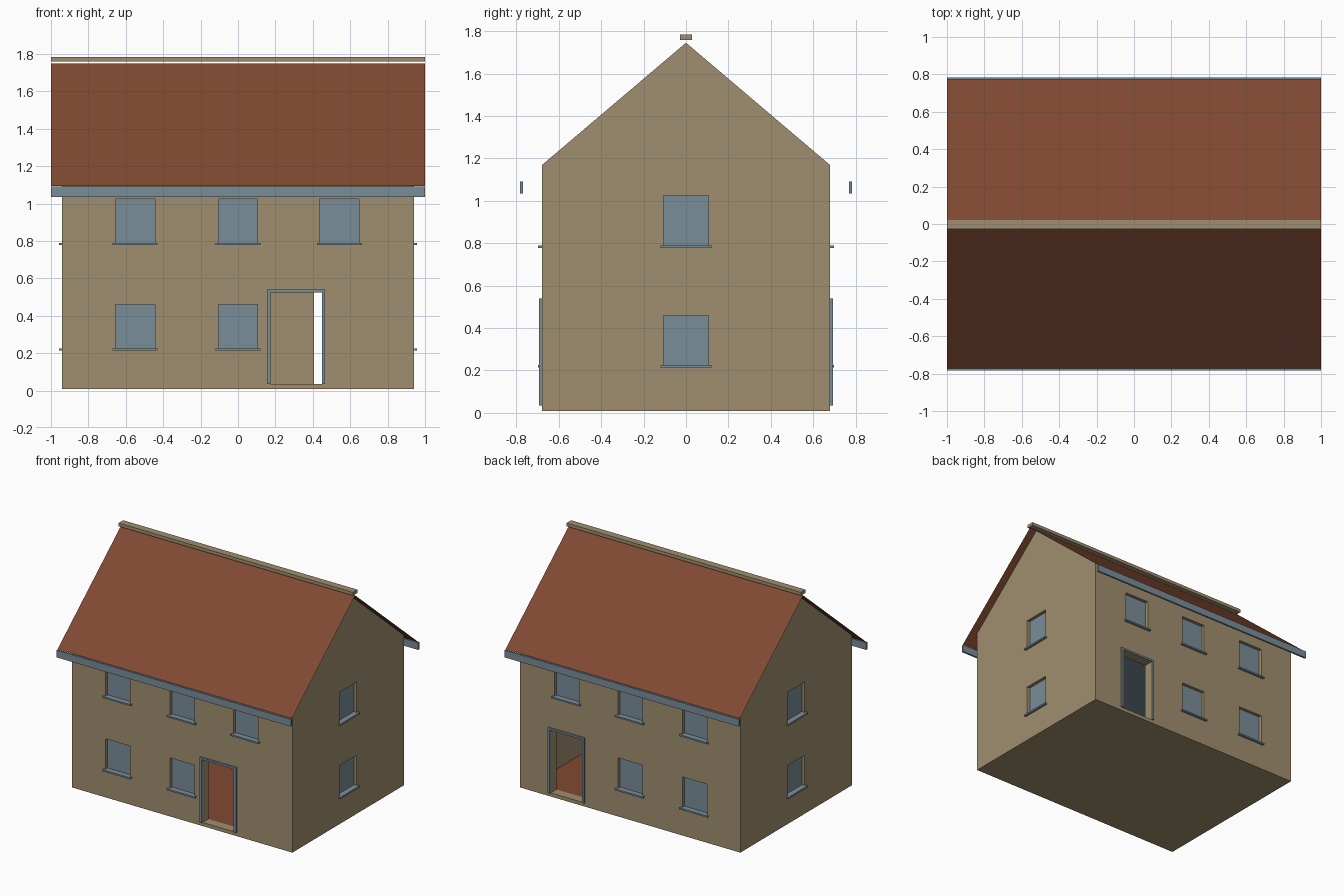
import bpy
import bmesh

if "Cube" in bpy.data.objects:
    bpy.data.objects.remove(bpy.data.objects["Cube"], do_unlink=True)


def material(name, rgb):
    m = bpy.data.materials.new(name)
    m.use_nodes = True
    lin = [((c / 255 + 0.055) / 1.055) ** 2.4 for c in rgb] + [1]
    m.diffuse_color = lin
    m.node_tree.nodes["Principled BSDF"].inputs["Base Color"].default_value = lin
    return m


STONE = material("sandy_stone", (160, 143, 110))
TILE = material("red_brown_tile", (128, 73, 50))
BLUE = material("slate_blue", (122, 141, 153))

HX, HY = 0.94, 0.68          # half size of the walls
BASE, EAVE, APEX = 0.008, 1.168, 1.745
WALL, FLOOR = 0.07, 0.035    # wall thickness, ground floor level


def finish(name, bm, mat):
    bmesh.ops.recalc_face_normals(bm, faces=bm.faces)
    me = bpy.data.meshes.new(name)
    bm.to_mesh(me)
    bm.free()
    ob = bpy.data.objects.new(name, me)
    bpy.context.collection.objects.link(ob)
    me.materials.append(mat)
    return ob


def add_box(bm, lo, hi):
    vs = bmesh.ops.create_cube(bm, size=1)["verts"]
    for v in vs:
        v.co = [(a + b) / 2 + c * (b - a) for a, b, c in zip(lo, hi, v.co)]


def box(name, lo, hi, mat):
    bm = bmesh.new()
    add_box(bm, lo, hi)
    return finish(name, bm, mat)


def prism(name, hx, profile, mat):
    """Extrude a (y, z) outline along x."""
    bm = bmesh.new()
    face = bm.faces.new([bm.verts.new((-hx, y, z)) for y, z in profile])
    out = bmesh.ops.extrude_face_region(bm, geom=[face])["geom"]
    bmesh.ops.translate(bm, vec=(2 * hx, 0, 0),
                        verts=[v for v in out if isinstance(v, bmesh.types.BMVert)])
    return finish(name, bm, mat)


def gable(hy, z0, z1, z2):
    return [(-hy, z0), (hy, z0), (hy, z1), (0, z2), (-hy, z1)]


def on_wall(side, u, z, d):
    """Box corners from spans along a wall, in height and outward from its face."""
    sign = 1 if side in ("back", "left") else -1
    if side in ("front", "back"):
        out = sorted(sign * (HY + k) for k in d)
        return (u[0], out[0], z[0]), (u[1], out[1], z[1])
    out = sorted(sign * (HX + k) for k in d)
    return (out[0], u[0], z[0]), (out[1], u[1], z[1])


# Openings: wall, centre along the wall, sill height
LOW, HIGH = 0.22, 0.785
windows = [(s, c, z) for s in ("front", "back")
           for c, z in ((-0.55, LOW), (0, LOW), (-0.55, HIGH), (0, HIGH), (0.542, HIGH))]
windows += [(s, 0, z) for s in ("left", "right") for z in (LOW, HIGH)]
doors = [("front", 0.311), ("back", 0.542)]
WIN_W, WIN_H, DOOR_W, DOOR_TOP = 0.105, 0.24, 0.137, 0.525

# Hollow walls with cut openings
walls = prism("walls", HX, gable(HY, BASE, EAVE, APEX), STONE)
cavity = prism("cavity_cutter", HX - WALL,
               gable(HY - WALL, FLOOR, EAVE - 0.03, APEX - 0.09), STONE)
bm = bmesh.new()
for s, c, z in windows:
    add_box(bm, *on_wall(s, (c - WIN_W, c + WIN_W), (z, z + WIN_H), (-0.1, 0.05)))
for s, c in doors:
    add_box(bm, *on_wall(s, (c - DOOR_W, c + DOOR_W), (FLOOR + 0.001, DOOR_TOP), (-0.1, 0.05)))
openings = finish("opening_cutter", bm, STONE)
for cutter in (cavity, openings):
    mod = walls.modifiers.new("cut", 'BOOLEAN')
    mod.object = cutter
    mod.operation = 'DIFFERENCE'
    mod.solver = 'EXACT'
dg = bpy.context.evaluated_depsgraph_get()
cut_mesh = bpy.data.meshes.new_from_object(walls.evaluated_get(dg))
walls.modifiers.clear()
walls.data = cut_mesh
cut_mesh.materials.clear()
cut_mesh.materials.append(STONE)
for p in cut_mesh.polygons:
    p.material_index = 0
for cutter in (cavity, openings):
    bpy.data.objects.remove(cutter, do_unlink=True)

# Window panes and sills
for s, c, z in windows:
    tag = f"{s}_{'lower' if z == LOW else 'upper'}"
    box(f"{tag}_window_pane",
        *on_wall(s, (c - WIN_W, c + WIN_W), (z, z + WIN_H), (-0.034, -0.025)), BLUE)
    box(f"{tag}_window_sill",
        *on_wall(s, (c - 0.12, c + 0.12), (z - 0.007, z + 0.005), (-0.025, 0.018)), BLUE)

# Door frames
for s, c in doors:
    outer = DOOR_W + 0.018
    bm = bmesh.new()
    for k in (-1, 1):
        u = sorted((c + k * DOOR_W, c + k * outer))
        add_box(bm, *on_wall(s, u, (FLOOR, DOOR_TOP), (0, 0.012)))
    add_box(bm, *on_wall(s, (c - outer, c + outer), (DOOR_TOP, DOOR_TOP + 0.015), (0, 0.012)))
    finish(f"{s}_door_frame", bm, BLUE)

# Floors: tiled top, blue underside
IX, IY = HX - WALL, HY - WALL
box("ground_floor_tiles", (-IX, -IY, FLOOR - 0.002), (IX, IY, FLOOR + 0.001), TILE)
for name, z in (("upper_floor", 0.575), ("attic_floor", 1.11)):
    slab = box(name, (-IX, -IY, z), (IX, IY, z + 0.025), TILE)
    slab.data.materials.append(BLUE)
    for p in slab.data.polygons:
        p.material_index = 1 if p.normal.z < -0.5 else 0

# Thin roof sheet with overhanging eaves
EDGE_Y, LIFT = 0.772, 0.004
edge_z = APEX - (APEX - EAVE) / HY * EDGE_Y + LIFT
bm = bmesh.new()
rows = [[bm.verts.new((x, y, z)) for x in (-1, 1)]
        for y, z in ((-EDGE_Y, edge_z), (0, APEX + LIFT), (EDGE_Y, edge_z))]
for a, b in zip(rows, rows[1:]):
    bm.faces.new((a[0], a[1], b[1], b[0]))
finish("roof", bm, TILE)

# Ridge cap and gutters
box("ridge_cap", (-1, -0.028, 1.758), (1, 0.028, 1.783), STONE)
for name, k in (("front_gutter", -1), ("back_gutter", 1)):
    y = sorted((k * 0.768, k * 0.783))
    box(name, (-1, y[0], 1.035), (1, y[1], 1.09), BLUE)
